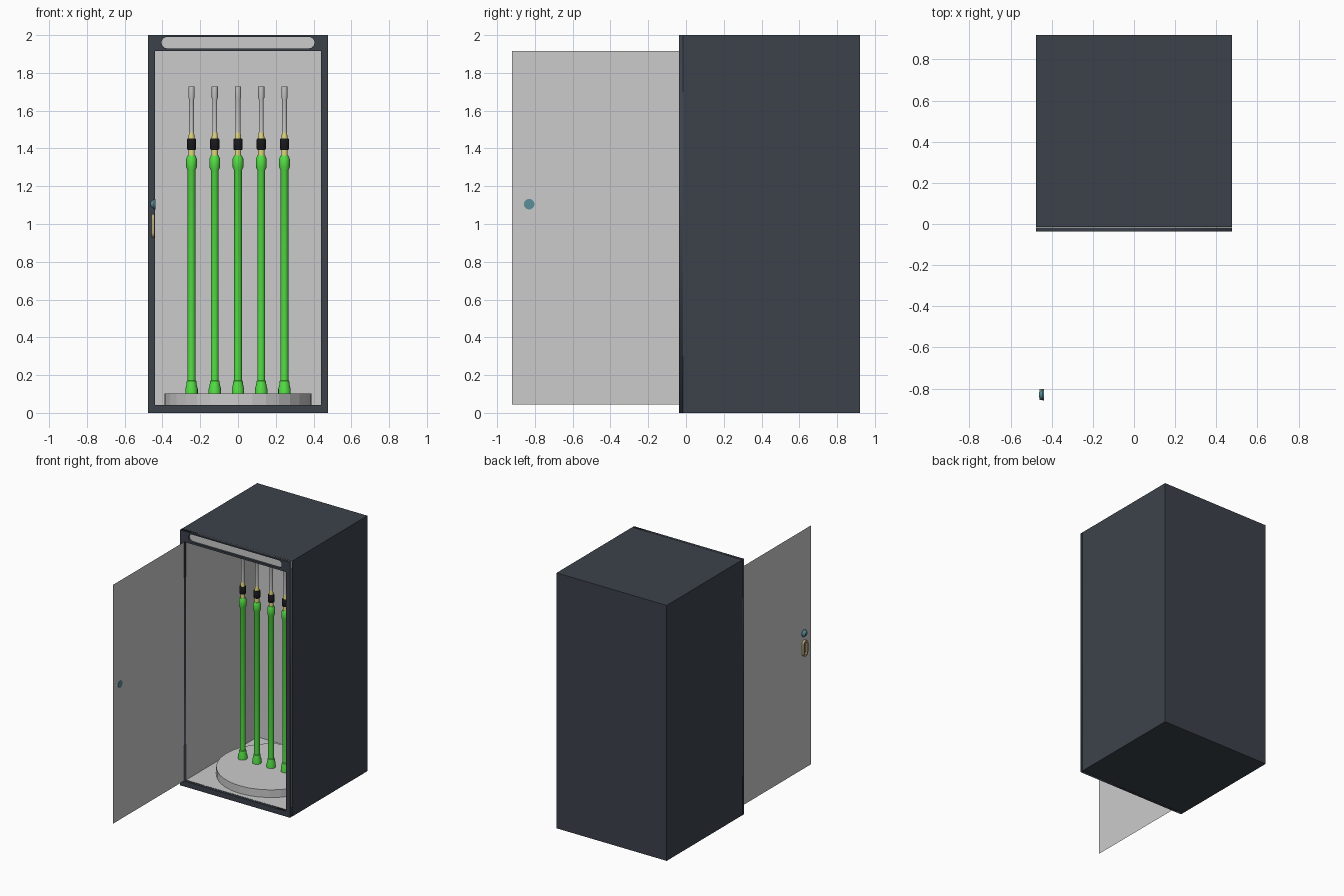
import bpy, bmesh, math
from mathutils import Matrix, Vector

if "Cube" in bpy.data.objects:
    bpy.data.objects.remove(bpy.data.objects["Cube"])


def mat(name, rgb):
    m = bpy.data.materials.new(name)
    m.diffuse_color = (*rgb, 1)
    m.use_nodes = True
    m.node_tree.nodes["Principled BSDF"].inputs["Base Color"].default_value = m.diffuse_color
    return m


DARK = mat("dark_paint", (0.045, 0.055, 0.07))
GREEN = mat("green", (0.09, 0.75, 0.06))
YELLOW = mat("yellow", (0.75, 0.68, 0.2))
BLACK = mat("black", (0.01, 0.01, 0.012))
BRASS = mat("brass", (0.5, 0.4, 0.2))
TEAL = mat("teal", (0.1, 0.27, 0.32))


def add(name, mesh, material=None):
    ob = bpy.data.objects.new(name, mesh)
    bpy.context.collection.objects.link(ob)
    if material:
        mesh.materials.append(material)
    return ob


def finish(name, bm, material=None):
    mesh = bpy.data.meshes.new(name)
    bm.to_mesh(mesh)
    bm.free()
    return add(name, mesh, material)


def open_box(name, lo, hi, material=None, inward=False):
    """Box without its front (-y) face."""
    bm = bmesh.new()
    lo, hi = Vector(lo), Vector(hi)
    size = hi - lo
    bmesh.ops.create_cube(bm, size=1, matrix=Matrix.Translation((lo + hi) / 2) @ Matrix.Diagonal((*size, 1)))
    bm.normal_update()
    bmesh.ops.delete(bm, geom=[f for f in bm.faces if f.normal.y < -0.5], context='FACES_ONLY')
    if inward:
        bmesh.ops.reverse_faces(bm, faces=bm.faces[:])
    return finish(name, bm, material)


def rect(x0, x1, y0, y1):
    return [(x0, y0), (x1, y0), (x1, y1), (x0, y1)]


def capsule(cx, cy, hx, hy, n=8):
    """Stadium outline with half sizes hx, hy."""
    r = min(hx, hy)
    pts = []
    for q, (sx, sy) in enumerate([(1, 1), (-1, 1), (-1, -1), (1, -1)]):
        for i in range(n + 1):
            a = (q + i / n) * math.pi / 2
            p = (round(cx + sx * (hx - r) + r * math.cos(a), 5),
                 round(cy + sy * (hy - r) + r * math.sin(a), 5))
            if not pts or p != pts[-1]:
                pts.append(p)
    if pts[0] == pts[-1]:
        pts.pop()
    return pts


def plate(name, loops, depth, loc, rot, material=None):
    """Flat plate with holes from outlines, depth is the full thickness."""
    cu = bpy.data.curves.new(name, 'CURVE')
    cu.dimensions = '2D'
    cu.fill_mode = 'BOTH'
    cu.extrude = depth / 2
    for pts in loops:
        sp = cu.splines.new('POLY')
        sp.points.add(len(pts) - 1)
        for p, c in zip(sp.points, pts):
            p.co = (*c, 0, 1)
        sp.use_cyclic_u = True
    tmp = bpy.data.objects.new(name + "_outline", cu)
    bpy.context.collection.objects.link(tmp)
    mesh = bpy.data.meshes.new_from_object(tmp.evaluated_get(bpy.context.evaluated_depsgraph_get()))
    bpy.data.objects.remove(tmp)
    mesh.materials.clear()
    ob = add(name, mesh, material)
    ob.location, ob.rotation_euler = loc, rot
    return ob


def lathe(name, profile, loc, material=None, sides=16, rot=None, smooth=True):
    """Closed solid of revolution about local z from (radius, height)."""
    bm = bmesh.new()
    rings = [[bm.verts.new((r * math.cos(2 * math.pi * i / sides), r * math.sin(2 * math.pi * i / sides), z))
              for i in range(sides)] for r, z in profile]
    for a, b in zip(rings, rings[1:]):
        for i in range(sides):
            j = (i + 1) % sides
            bm.faces.new((a[i], a[j], b[j], b[i]))
    bm.faces.new(rings[0][::-1])
    bm.faces.new(rings[-1])
    ob = finish(name, bm, material)
    ob.location = loc
    if rot:
        ob.rotation_euler = rot
    if smooth:
        bpy.ops.object.select_all(action='DESELECT')
        ob.select_set(True)
        bpy.context.view_layer.objects.active = ob
        bpy.ops.object.shade_smooth_by_angle(angle=math.radians(35))
    return ob


FRONT = (math.pi / 2, 0, 0)            # plate facing -y
SIDE = (math.pi / 2, 0, math.pi / 2)   # plate in the y-z plane

# cabinet body, front frame with light slot, grey lining
open_box("cabinet_shell", (-0.477, -0.015, 0), (0.477, 0.92, 2), DARK)
open_box("cabinet_lining", (-0.44, -0.015, 0.042), (0.44, 0.87, 1.915), inward=True)
plate("front_frame", [rect(-0.477, 0.477, 0, 2), rect(-0.44, 0.44, 0.042, 1.915),
                      capsule(0, 1.96, 0.405, 0.03)], 0.02, (0, -0.027, 0), FRONT, DARK)
plate("light_panel", [capsule(0, 1.96, 0.405, 0.03)], 0, (0, -0.02, 0), FRONT)

# open door with knob and pull
plate("door", [rect(-0.92, -0.037, 0.045, 1.915)], 0, (-0.44, 0, 0), SIDE)
lathe("door_knob", [(0.028, -0.003), (0.028, 0.004), (0.012, 0.022)], (-0.44, -0.83, 1.105), TEAL,
      rot=(0, -math.pi / 2, 0))
plate("pull_rim", [capsule(-0.83, 0.99, 0.027, 0.062), capsule(-0.83, 0.99, 0.014, 0.047)],
      0.018, (-0.45, 0, 0), SIDE, BRASS)
plate("pull_back", [capsule(-0.83, 0.99, 0.015, 0.048)], 0.004, (-0.443, 0, 0), SIDE, BRASS)

# round display base
CY = 0.41
lathe("display_base", [(0.39, 0.042), (0.39, 0.102)], (0, CY, 0), sides=32, smooth=False)

# row of five standing poles
for k in range(5):
    at = ((k - 2) * 0.123, CY, 0)
    lathe(f"pole_shaft_{k}", [(0.033, 0.1), (0.033, 0.125), (0.027, 0.15), (0.025, 0.168), (0.021, 0.172),
                              (0.021, 1.285), (0.028, 1.3), (0.028, 1.345), (0.021, 1.362)], at, GREEN)
    lathe(f"pole_neck_{k}", [(0.017, 1.355), (0.017, 1.455), (0.013, 1.485)], at, YELLOW)
    lathe(f"pole_collar_{k}", [(0.021, 1.393), (0.024, 1.398), (0.024, 1.447), (0.021, 1.452)], at, BLACK)
    lathe(f"pole_tip_{k}", [(0.013, 1.47), (0.013, 1.66), (0.016, 1.668), (0.016, 1.728)], at)
